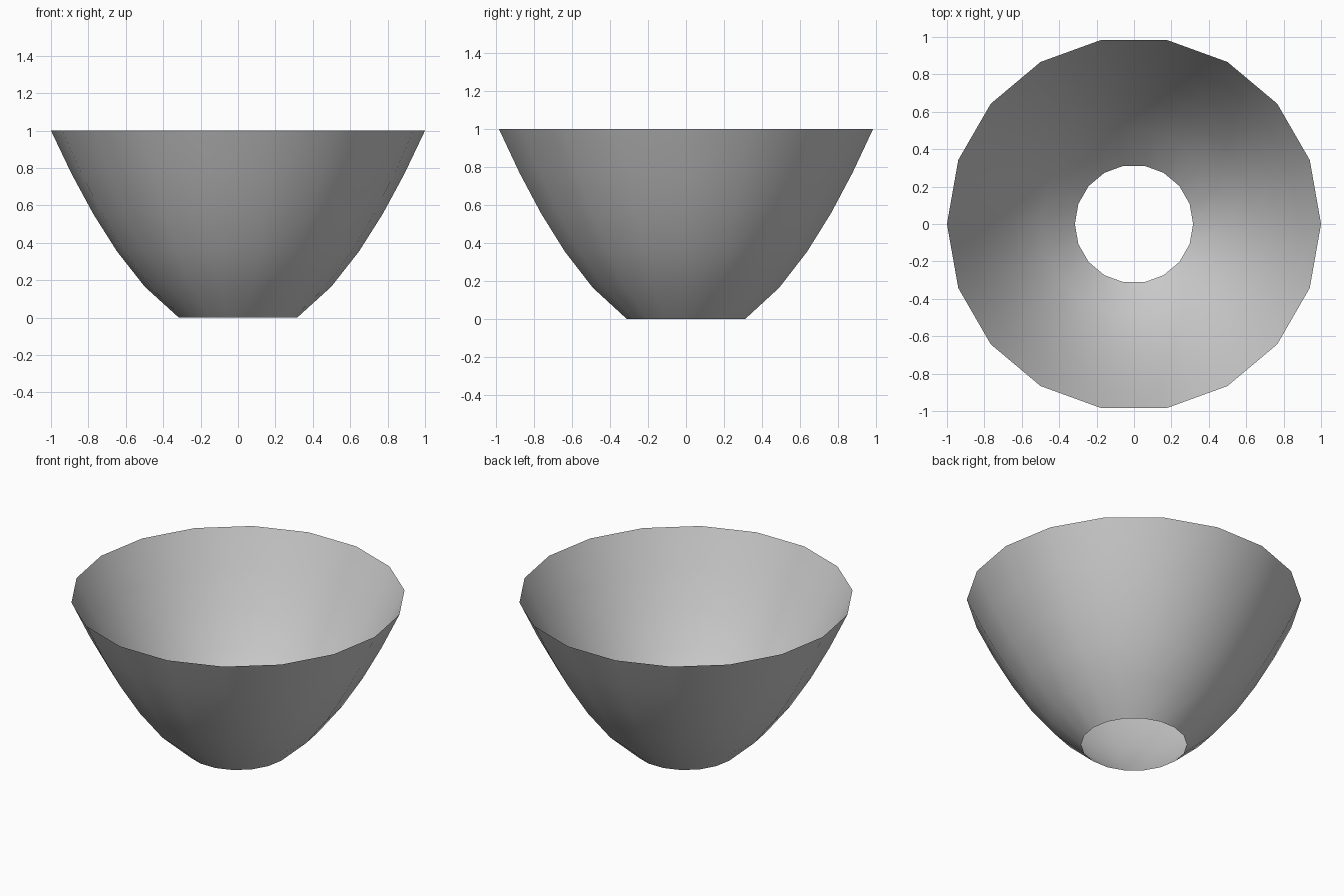
import bpy, bmesh, math

if "Cube" in bpy.data.objects:
    bpy.data.objects.remove(bpy.data.objects["Cube"])

SIDES = 18
# Parabolic profile: radius, height
heights = [0.0, 0.165, 0.355, 0.555, 0.77, 1.0]
profile = [(math.sqrt(0.1 + 0.9 * z), z) for z in heights]

# Open bowl wall: rings joined by quads, no floor and no lid
bm = bmesh.new()
rings = []
for r, z in profile:
    rings.append([bm.verts.new((r * math.cos(2 * math.pi * i / SIDES),
                                r * math.sin(2 * math.pi * i / SIDES), z))
                  for i in range(SIDES)])
for low, high in zip(rings, rings[1:]):
    for i in range(SIDES):
        j = (i + 1) % SIDES
        face = bm.faces.new((low[i], low[j], high[j], high[i]))
        face.smooth = True

mesh = bpy.data.meshes.new("open_bowl")
bm.to_mesh(mesh)
bm.free()
bowl = bpy.data.objects.new("open_bowl", mesh)
bpy.context.collection.objects.link(bowl)
